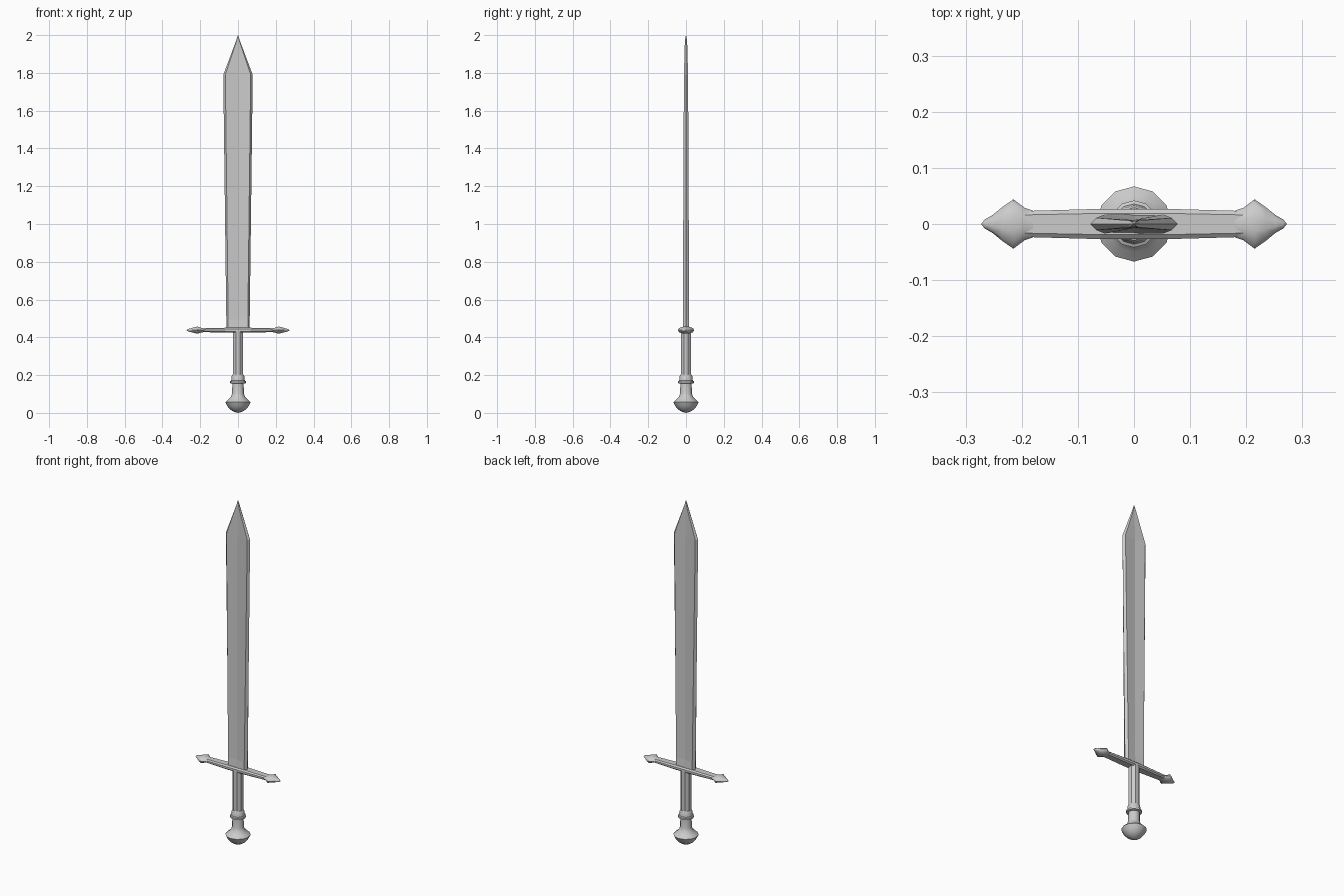
import bpy, math

if "Cube" in bpy.data.objects:
    bpy.data.objects.remove(bpy.data.objects["Cube"])


def make_object(name, verts, faces, angle=None):
    mesh = bpy.data.meshes.new(name)
    mesh.from_pydata(verts, [], faces)
    obj = bpy.data.objects.new(name, mesh)
    bpy.context.collection.objects.link(obj)
    bpy.ops.object.select_all(action='DESELECT')
    obj.select_set(True)
    bpy.context.view_layer.objects.active = obj
    bpy.ops.object.mode_set(mode='EDIT')
    bpy.ops.mesh.select_all(action='SELECT')
    bpy.ops.mesh.normals_make_consistent(inside=False)
    bpy.ops.object.mode_set(mode='OBJECT')
    if angle:
        bpy.ops.object.shade_smooth_by_angle(angle=math.radians(angle))
    return obj


def loft(name, rings, angle=None):
    """Skin a list of equal-sized vertex rings and cap both ends."""
    n = len(rings[0])
    faces = [(r * n + i, r * n + (i + 1) % n, (r + 1) * n + (i + 1) % n, (r + 1) * n + i)
             for r in range(len(rings) - 1) for i in range(n)]
    last = (len(rings) - 1) * n
    faces += [tuple(range(n)), tuple(range(last, last + n))]
    return make_object(name, [v for ring in rings for v in ring], faces, angle)


def turned(name, profile, sides, angle, offset=0.0):
    """Turn a (radius, z) profile about the z axis."""
    angles = [2 * math.pi * (i + offset) / sides for i in range(sides)]
    return loft(name, [[(r * math.cos(a), r * math.sin(a), z) for a in angles]
                       for r, z in profile], angle)


# Blade: bevelled edges, shallow V groove down both faces that closes at the base
def blade_ring(z, edge, flat, thick, centre):
    return [(edge, 0, z), (flat, thick, z), (0, centre, z), (-flat, thick, z),
            (-edge, 0, z), (-flat, -thick, z), (0, -centre, z), (flat, -thick, z)]


loft("blade", [
    blade_ring(0.44, 0.062, 0.052, 0.017, 0.017),
    blade_ring(0.495, 0.062, 0.052, 0.017, 0.009),
    blade_ring(1.79, 0.078, 0.067, 0.011, 0.007),
    blade_ring(1.97, 0.010, 0.007, 0.006, 0.005),
    blade_ring(2.0, 0.0006, 0.0004, 0.0004, 0.0004),
])


# Crossguard: chamfered bar, thickest in the middle
def bar_ring(x, w, h):
    c = 0.45
    return [(x, w * a, 0.438 + h * b) for a, b in
            ((1, c), (0.7, 1), (-0.7, 1), (-1, c), (-1, -c), (-0.7, -1), (0.7, -1), (1, -c))]


loft("crossguard", [bar_ring(x, w, h) for x, w, h in (
    (-0.2, 0.023, 0.010), (-0.06, 0.027, 0.013), (0.06, 0.027, 0.013), (0.2, 0.023, 0.010))])

# Pointed finials on both ends of the guard
finial = [(0.18, 0.024, 0.011), (0.195, 0.029, 0.013), (0.215, 0.044, 0.020),
          (0.235, 0.030, 0.015), (0.252, 0.016, 0.010), (0.266, 0.008, 0.006), (0.272, 0.001, 0.001)]
for side, label in ((1, "right"), (-1, "left")):
    loft("guard_finial_" + label, [
        [(side * x, w * math.cos(i * math.pi / 5), 0.438 + h * math.sin(i * math.pi / 5))
         for i in range(10)] for x, w, h in finial], 50)

# Octagonal grip
turned("grip", [(0.029, 0.15), (0.029, 0.435)], 8, None, 0.5)

# Stepped collar below the grip
turned("collar", [(0.034, 0.155), (0.042, 0.158), (0.042, 0.168), (0.036, 0.171),
                  (0.033, 0.195), (0.029, 0.202)], 12, 30)

# Pommel: narrow neck flaring into a rounded knob
turned("pommel", [(0.001, 0.0), (0.022, 0.006), (0.042, 0.018), (0.057, 0.036), (0.067, 0.057),
                  (0.050, 0.072), (0.037, 0.085), (0.031, 0.103), (0.030, 0.16)], 12, 45)
